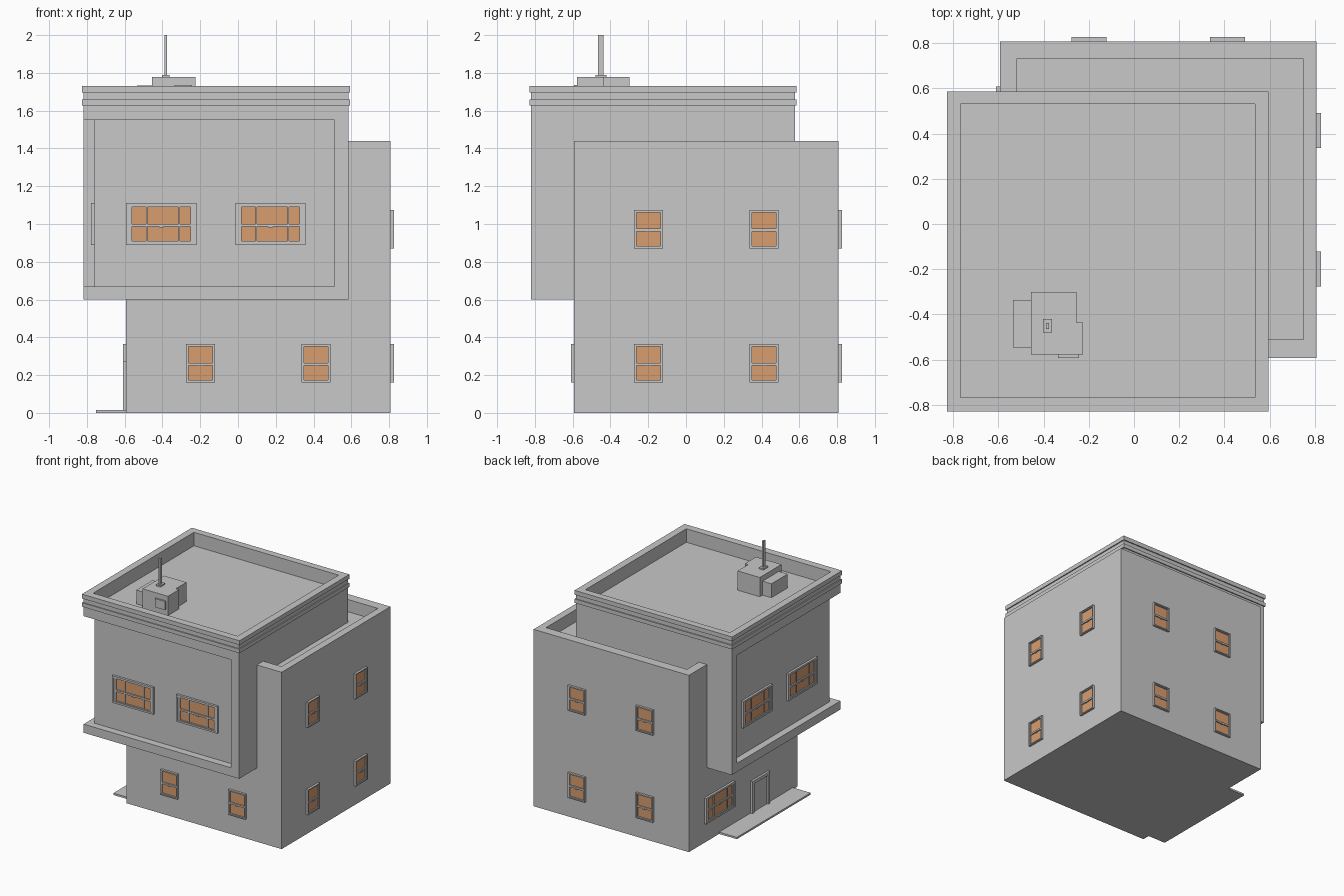
import bpy, bmesh
from mathutils import Vector, Matrix

old = bpy.data.objects.get("Cube")
if old:
    bpy.data.objects.remove(old, do_unlink=True)


def material(name, colour):
    m = bpy.data.materials.new(name)
    m.use_nodes = True
    m.diffuse_color = (*colour, 1)
    m.node_tree.nodes["Principled BSDF"].inputs["Base Color"].default_value = (*colour, 1)
    return m


GREY = material("plain grey", (0.58, 0.58, 0.58))
AMBER = material("amber glass", (0.69, 0.34, 0.16))


def finish(name, bm, mat=GREY):
    bmesh.ops.recalc_face_normals(bm, faces=bm.faces)
    mesh = bpy.data.meshes.new(name)
    bm.to_mesh(mesh)
    bm.free()
    mesh.materials.append(mat)
    obj = bpy.data.objects.new(name, mesh)
    bpy.context.collection.objects.link(obj)


def add_box(bm, x, y, z):
    lo, hi = Vector((x[0], y[0], z[0])), Vector((x[1], y[1], z[1]))
    matrix = Matrix.Translation((lo + hi) / 2) @ Matrix.Diagonal((*(hi - lo), 1))
    bmesh.ops.create_cube(bm, size=1, matrix=matrix)


def boxes(name, *parts):
    bm = bmesh.new()
    for p in parts:
        add_box(bm, *p)
    finish(name, bm)


def tray(name, x, y, z, inner_x, inner_y, floor):
    """Block whose top is sunk inside a parapet."""
    bm = bmesh.new()
    add_box(bm, x, y, z)
    top = max(bm.faces, key=lambda f: f.calc_center_median().z)
    bmesh.ops.inset_individual(bm, faces=[top], thickness=0.05)
    mid = top.calc_center_median()
    for v in top.verts:
        v.co.x = inner_x[v.co.x > mid.x]
        v.co.y = inner_y[v.co.y > mid.y]
    sunk = bmesh.ops.extrude_discrete_faces(bm, faces=[top])["faces"][0]
    for v in sunk.verts:
        v.co.z = floor
    finish(name, bm)


def ring(name, x, y, d, z):
    """Moulding standing out by d around a rectangle."""
    (x0, x1), (y0, y1) = x, y
    wide = (x0 - d, x1 + d)
    boxes(name, (wide, (y0 - d, y0), z), (wide, (y1, y1 + d), z),
          ((x0 - d, x0), y, z), ((x1, x1 + d), y, z))


# Each wall: direction along it (rightwards from outside) and outward direction
WALLS = {
    "front": (Vector((1, 0, 0)), Vector((0, -1, 0))),
    "right": (Vector((0, 1, 0)), Vector((1, 0, 0))),
    "back": (Vector((-1, 0, 0)), Vector((0, 1, 0))),
    "left": (Vector((0, -1, 0)), Vector((-1, 0, 0))),
}


def on_wall(name, wall, plane, parts, mat=GREY):
    """Boxes given as (along, depth, height), set on a wall."""
    u, out = WALLS[wall]
    bm = bmesh.new()
    for along, depth, z in parts:
        corners = [u * a + out * (plane + d) for a, d in zip(along, (-0.01, depth))]
        xs, ys = sorted(c.x for c in corners), sorted(c.y for c in corners)
        add_box(bm, xs, ys, z)
    finish(name, bm, mat)


def window(name, wall, plane, a, z, edge, sash, bars, rail):
    """Casing, sash bars, latch and glass."""
    (a0, a1), (z0, z1) = a, z
    i0, i1, j0, j1 = a0 + edge, a1 - edge, z0 + edge, z1 - edge
    parts = [((a0, i0), 0.018, z), ((i1, a1), 0.018, z),
             ((i0, i1), 0.018, (z0, j0)), ((i0, i1), 0.018, (j1, z1))]
    # Sash border, vertical bars and meeting rail
    s0, s1 = i0 + sash, i1 - sash
    parts += [((i0, s0), 0.013, (j0, j1)), ((s1, i1), 0.013, (j0, j1)),
              ((s0, s1), 0.013, (j0, j0 + 0.005)), ((s0, s1), 0.013, (j1 - 0.005, j1)),
              ((s0, s1), 0.014, (rail - 0.007, rail + 0.007))]
    parts += [((a0 + b - 0.004, a0 + b + 0.004), 0.012, (j0, j1)) for b in bars]
    c = (a0 + a1) / 2
    parts.append(((c - 0.012, c + 0.012), 0.017, (rail - 0.011, rail - 0.003)))
    on_wall(name + "_frame", wall, plane, parts)
    on_wall(name + "_glass", wall, plane, [((i0, i1), 0.004, (j0, j1))], AMBER)


# Main block with its parapet
LOW, HIGH = -0.592, 0.808
tray("main_block", (LOW, HIGH), (LOW, HIGH), (0, 1.44),
     (-0.52, 0.75), (-0.51, 0.73), 1.34)

# Overhanging upper block: base ledge, recessed walls, end piers, parapet
UX, UY = (-0.817, 0.585), (-0.82, 0.577)
REC, PIER, HEAD = -0.76, 0.51, 1.55
boxes("upper_base_ledge", (UX, UY, (0.6, 0.67)))
boxes("upper_recessed_walls", ((REC, UX[1]), (REC, UY[1]), (0.67, HEAD)))
boxes("upper_end_piers", ((PIER, UX[1]), (UY[0], REC), (0.67, HEAD)),
      ((UX[0], REC), (PIER, UY[1]), (0.67, HEAD)))
tray("upper_parapet", UX, UY, (HEAD, 1.73), (-0.768, 0.535), (-0.768, 0.53), 1.62)
ring("lower_cornice", UX, UY, 0.009, (1.628, 1.66))
ring("upper_cornice", UX, UY, 0.009, (1.695, 1.73))

# Small sash windows, two to a row
SMALL = [(-0.276, -0.122), (0.336, 0.49)]
for wall, rows in (("front", [0.16]), ("right", [0.16, 0.87]), ("back", [0.16, 0.87])):
    plane = -LOW if wall == "front" else HIGH
    for row in rows:
        for n, (a0, a1) in enumerate(SMALL):
            span = (-a1, -a0) if wall == "back" else (a0, a1)
            window(f"{wall}_window_{n}_{'upper' if row > 0.5 else 'lower'}", wall, plane,
                   span, (row, row + 0.205), 0.008, 0.005, [], row + 0.098)

# Wide windows on the overhang and beside the door
WIDE = 0.372
BARS = [0.11, 0.28]
for wall, starts in (("front", (-0.592, -0.014)), ("left", (-0.37, 0.21))):
    for n, a0 in enumerate(starts):
        window(f"{wall}_wide_window_{n}", wall, -REC, (a0, a0 + WIDE),
               (0.89, 1.11), 0.014, 0.018, BARS, 0.993)
window("ground_wide_window", "left", -LOW, (-0.608, -0.236), (0.155, 0.365),
       0.014, 0.018, BARS, 0.26)

# Door with its surround, and the step
on_wall("door_surround", "left", -LOW,
        [((-0.015, 0.01), 0.018, (0.015, 0.275)), ((0.185, 0.21), 0.018, (0.015, 0.275)),
         ((0.01, 0.185), 0.018, (0.25, 0.275))])
on_wall("door", "left", -LOW, [((0.01, 0.185), 0.006, (0.015, 0.25))])
boxes("door_step", ((-0.752, LOW), (-0.53, 0.42), (0, 0.015)))

# Rooftop unit with vent and antenna
boxes("roof_unit", ((-0.455, -0.255), (-0.578, -0.3), (1.62, 1.777)),
      ((-0.255, -0.226), (-0.578, -0.435), (1.62, 1.777)))
boxes("roof_unit_side", ((-0.535, -0.455), (-0.545, -0.335), (1.62, 1.733)))
boxes("roof_unit_vent", ((-0.335, -0.243), (-0.592, -0.578), (1.665, 1.735)))
boxes("antenna_base", ((-0.403, -0.363), (-0.48, -0.42), (1.777, 1.788)))
boxes("antenna_pole", ((-0.39, -0.376), (-0.465, -0.438), (1.788, 2.0)))
